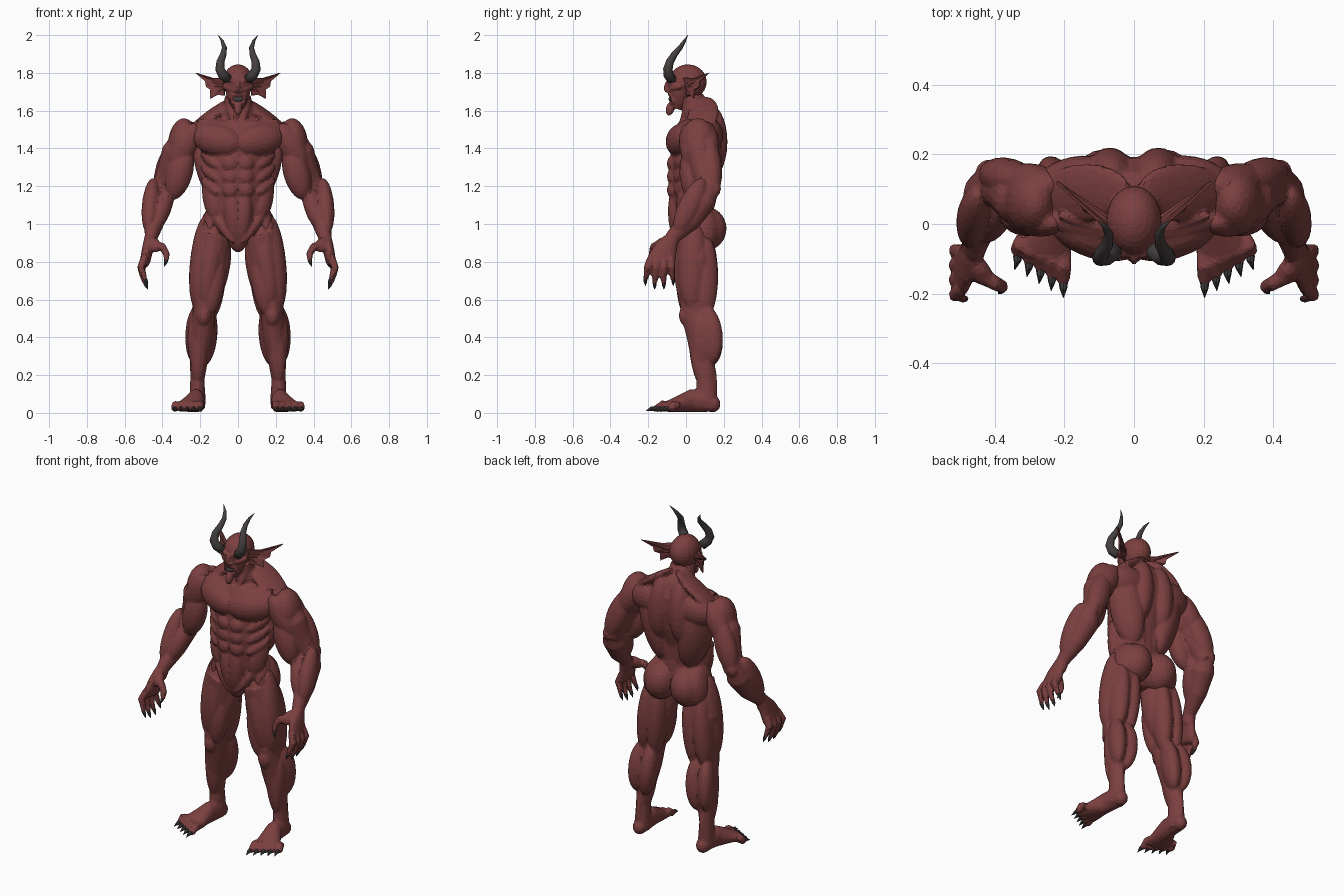
import bpy, bmesh, math
from mathutils import Matrix, Vector

cube = bpy.data.objects.get("Cube")
if cube:
    bpy.data.objects.remove(cube, do_unlink=True)

FRONT, BACK = Vector((0, -1, 0)), Vector((0, 1, 0))
OUTER, INNER = Vector((1, 0, 0)), Vector((-1, 0, 0))
UNIT = 0.01  # every measure below is in hundredths


def material(name, colour):
    mat = bpy.data.materials.new(name)
    mat.use_nodes = True
    mat.diffuse_color = (*colour, 1)
    shader = next(n for n in mat.node_tree.nodes if n.type == "BSDF_PRINCIPLED")
    shader.inputs["Base Color"].default_value = (*colour, 1)
    return mat


skin = material("maroon skin", (0.20, 0.05, 0.05))
horn = material("dark horn", (0.06, 0.05, 0.05))


class Part:
    """Half of a body part, mirrored over x and optionally fused into one skin."""

    def __init__(self, name, mat):
        self.name, self.mat, self.bm = name, mat, bmesh.new()

    def muscle(self, start, end, width, depth, facing=FRONT):
        start, end = Vector(start), Vector(end)
        axis = (end - start).normalized()
        out = (facing - axis * facing.dot(axis)).normalized()
        side = axis.cross(out)
        turn = Matrix((out, side, axis)).transposed().to_4x4()
        size = Matrix.Diagonal((depth, width, (end - start).length / 2, 1))
        bmesh.ops.create_uvsphere(self.bm, u_segments=20, v_segments=14, radius=1,
                                  matrix=Matrix.Translation((start + end) / 2) @ turn @ size)

    def tube(self, *rows, sides=16):
        centres = [Vector(row[:3]) for row in rows]
        rings = []
        for i, row in enumerate(rows):
            along = centres[min(i + 1, len(rows) - 1)] - centres[max(i - 1, 0)]
            along.normalize()
            across = (OUTER - along * along.x).normalized()
            up = along.cross(across)
            ring = []
            for k in range(sides):
                angle = math.tau * k / sides
                offset = across * math.cos(angle) * row[3] + up * math.sin(angle) * row[-1]
                ring.append(self.bm.verts.new(centres[i] + offset))
            rings.append(ring)
        for low, high in zip(rings, rings[1:]):
            for k in range(sides):
                n = (k + 1) % sides
                self.bm.faces.new((low[k], low[n], high[n], high[k]))
        self.bm.faces.new(rings[0][::-1])
        self.bm.faces.new(rings[-1])

    def finish(self, voxel=None, thickness=None, smooth=False):
        bmesh.ops.scale(self.bm, vec=(UNIT, UNIT, UNIT), verts=self.bm.verts)
        bmesh.ops.recalc_face_normals(self.bm, faces=self.bm.faces)
        mesh = bpy.data.meshes.new(self.name)
        self.bm.to_mesh(mesh)
        self.bm.free()
        mesh.materials.append(self.mat)
        obj = bpy.data.objects.new(self.name, mesh)
        bpy.context.collection.objects.link(obj)
        if thickness:
            obj.modifiers.new("thickness", "SOLIDIFY").thickness = thickness
        obj.modifiers.new("mirror", "MIRROR").use_mirror_merge = False
        if voxel:
            fuse = obj.modifiers.new("fuse", "REMESH")
            fuse.mode, fuse.voxel_size = "VOXEL", voxel
            relax = obj.modifiers.new("relax", "SMOOTH")
            relax.factor, relax.iterations = 0.5, 3
            obj.modifiers.new("facets", "DECIMATE").ratio = 0.14
        if smooth:
            mesh.shade_smooth()


# Torso: trunk, pelvis and neck
torso = Part("torso", skin)
torso.tube((0, 3, 88, 5, 5), (0, 4, 96, 15, 9), (0, 4, 104, 16.5, 10), (0, 3, 112, 15.5, 10.5),
           (0, 2.5, 122, 16, 11.5), (0, 4.5, 134, 18.5, 13), (0, 6, 146, 21, 13.5),
           (0, 7.5, 153, 18, 11.5), (0, 7, 158, 11, 8.5), (0, 4, 163, 7.5, 7),
           (0, 3, 168, 7, 6), sides=24)
torso.muscle((-2, -7, 142), (24, 1, 147), 8.5, 7)              # chest
torso.muscle((-2, -3.5, 150), (26, 2, 150), 4.5, 4)            # upper chest
torso.muscle((1, -3, 153), (23, 3, 155), 1.3, 1.6)             # collar bone
torso.muscle((6.5, 3, 168), (1.5, -3, 152), 1.8, 1.8)          # neck cord
for z in (132, 125, 118):
    torso.muscle((0.2, -8, z), (8.4, -6.5, z), 4.2, 2.8)       # stomach block
    torso.muscle((10, -6, z - 2), (19, 3, z + 6), 3, 2.8)      # rib muscle
torso.muscle((4, -6, 118), (1, -4, 90), 5, 4.5)                # lower stomach
torso.muscle((16, 2, 126), (12, -2, 102), 5.5, 4, OUTER + FRONT)  # flank
torso.muscle((16.5, 1, 111), (2, -6, 90), 3, 3)                # hip ridge
torso.muscle((0, -3, 101), (0, 0, 85), 5, 5)                   # groin
torso.muscle((20, 12, 152), (9, 10, 110), 9.5, 6.5, OUTER + BACK)  # broad back
torso.muscle((1, 10, 167), (27, 8, 148), 8.5, 2.8, Vector((0.5, -0.2, 1)))  # shoulder slope
torso.muscle((6, 13, 163), (8, 13, 124), 7.5, 9, BACK)         # inner back
torso.muscle((5, 15, 148), (28, 11, 146), 8.5, 6.5, BACK)      # shoulder blade
torso.muscle((4, 10, 136), (4, 9, 102), 4, 4.5, BACK)          # spine cord
torso.muscle((7.5, 11, 109), (10, 10, 86), 9.5, 11, BACK)      # buttock
torso.muscle((12, 9, 109), (15, 9, 86), 7, 8.5, BACK)          # outer buttock
torso.muscle((13, 5, 111), (16.5, 5, 87), 8, 4.5, OUTER)       # hip
torso.finish(voxel=0.008)

# Arms and hands
arms = Part("arms", skin)
claws = Part("hand_claws", horn)
arms.tube((29, 6, 145, 6, 6), (33, 7, 138, 7.5, 7.5), (38, 11, 124, 6, 7), (41, 12, 116, 5, 6))
arms.muscle((28, 6, 156), (31, 7, 131), 9.5, 7.5, OUTER)       # shoulder cap
arms.muscle((22, 0, 153), (35, 3, 129), 6.5, 5)                # front shoulder
arms.muscle((28, 6, 155), (39, 8, 128), 6, 4.5, OUTER)         # side shoulder
arms.muscle((23, 11, 154), (37, 12, 130), 6.5, 6, BACK)        # rear shoulder
arms.muscle((27, 2, 141), (35, 3, 113), 7, 6)                  # biceps
arms.muscle((31, 12, 146), (42, 15, 116), 6.5, 5.5, BACK)      # triceps
arms.muscle((36, 9, 139), (42, 10, 116), 5, 4.2, OUTER)        # outer upper arm
arms.muscle((41, 15, 123), (43, 14, 114), 3.5, 4, BACK)        # elbow
arms.tube((41, 13, 122, 4, 5), (42, 9, 112, 7, 7), (44, 2, 102, 5.5, 6),
          (46, -7, 93, 3.5, 4), (47, -9, 88, 3.5, 4.5))
arms.muscle((45, 9, 124), (47.5, -5, 95), 6, 4.7, OUTER)       # outer forearm
arms.muscle((36, 9, 121), (44, -4, 97), 5.5, 5, INNER)         # inner forearm
arms.muscle((43, 14, 121), (47, -3, 94), 5, 4, OUTER + BACK)   # rear forearm
arms.tube((46.5, -8, 92, 3.3, 4), (48, -11, 86, 3, 6.5), (49, -13, 81, 2.8, 7.5),
          (49.5, -13.5, 78, 2, 6.5))                           # palm
for i in range(4):
    root, mid, tip = -18.5 + 3.5 * i, -20.5 + 4.3 * i, -21.5 + 4.9 * i
    drop = (2, 0, 0, 2)[i]
    arms.tube((49.5, root, 82, 2.1), (51.5, mid, 77, 2), (50.5, mid, 73 + drop, 1.8),
              (49, tip, 68 + drop, 1.2), sides=10)
    claws.tube((49.2, tip, 69 + drop, 1.1), (48.5, tip, 67.3 + drop, 0.9),
               (47.7, tip, 65.3 + drop, 0.1), sides=8)
arms.muscle((47, -10, 92), (42, -17, 86), 3.5, 3)              # thumb base
arms.tube((45, -14, 89, 2.4), (40, -17, 88, 2.2), (37.8, -18, 84, 1.9),
          (38, -19, 80, 1.2), sides=10)
claws.tube((38, -18.9, 81, 1.1), (38.3, -19.3, 79.5, 0.9), (39, -20, 77.5, 0.1), sides=8)
arms.finish(voxel=0.008)
claws.finish()

# Legs and feet
legs = Part("legs", skin)
toes = Part("toe_claws", horn)
legs.tube((12, 4, 95, 9, 10), (15, 5, 80, 10.5, 10.5), (16.5, 5.5, 66, 8, 9), (18, 5, 54, 6, 8),
          (19, 8, 42, 6.5, 8), (20.5, 9, 30, 5, 6.5), (21.5, 10.5, 18, 3.8, 5),
          (21.5, 11, 8, 4.2, 5.5), (21.5, 11, 2, 4, 5))
legs.muscle((12, -1, 100), (18, 0, 56), 6, 6)                  # front thigh
legs.muscle((16.5, 4, 105), (21.5, 3, 54), 8, 6.5, OUTER)      # outer thigh
legs.muscle((10, 0, 85), (15, 0, 52), 5.5, 5, INNER + FRONT * 2)  # inner knee bulge
legs.muscle((6, 4, 94), (13, 6, 58), 7, 5, INNER)              # inner thigh
legs.muscle((18, -1, 102), (9, -2, 68), 2.5, 3)                # thigh strap
legs.muscle((10, 10, 96), (13.5, 10, 50), 5.5, 7, BACK)        # inner hamstring
legs.muscle((17, 9, 96), (21, 10, 50), 5.5, 7.5, BACK)         # outer hamstring
legs.muscle((18, -0.5, 57), (18.5, 0, 46), 3.8, 3.5)           # kneecap
legs.muscle((15.5, 10, 57), (18, 13.5, 25), 5.4, 8, BACK + INNER * 0.4)   # inner calf
legs.muscle((21.5, 10, 57), (23, 13.5, 26), 5.2, 8, BACK + OUTER * 0.4)   # outer calf
legs.muscle((23.5, 7, 52), (23, 9, 24), 5, 3.5, OUTER)         # outer shin
legs.muscle((20, 3.5, 51), (21.5, 7, 16), 4.5, 3.5)            # shin
legs.muscle((21.5, 13, 30), (21.5, 15, 4), 2, 2.5, BACK)       # heel cord
legs.muscle((17, 10, 9.5), (26, 10, 8.5), 2.2, 2.2)            # ankle bones
legs.muscle((21.5, 14, 9), (21.5, 14, 0.3), 4, 4.3, BACK)      # heel
legs.tube((21.5, 16, 4, 3.4, 3.4), (21.5, 11, 6, 4.5, 5.7), (22.3, 3, 6.5, 4.8, 6.2),
          (24.5, -5, 4.4, 6.8, 4.1), (26, -10, 3.2, 8, 2.8))   # foot
for i in range(5):
    tip = Vector((20.3 + 3.3 * i, -17 + 2 * i, 2.2))
    legs.tube((20 + 3 * i, -7 + 0.8 * i, 3.6, 2.2), (20.2 + 3.2 * i, -12.5 + 1.5 * i, 4.4, 2.3),
              (*(tip - FRONT * 1.5), 2.1), (*(tip + FRONT * 0.5), 1.4), sides=10)
    toes.tube((*tip, 1.3), (*(tip + FRONT * 1.5), 1.1),
              (tip.x + 0.2 * i, tip.y - 4.2, 1, 0.1), sides=8)
legs.finish(voxel=0.008)
toes.finish()

# Head and face with an open mouth
head = Part("head", skin)
head.muscle((0, 1, 166), (0, 1, 184.5), 8, 10)                 # skull
head.tube((0, -5, 161, 2.5, 3), (0, -4, 164, 4.5, 4.5), (0, -3.5, 168, 6.2, 5.5),
          (0, -3, 174, 7.2, 7))                                # jaw
head.muscle((0, -9, 174.8), (7.5, -6, 177.5), 1.3, 2)          # brow
head.muscle((0, -9.5, 176), (0, -10.5, 169.5), 1.2, 1.6)       # nose bridge
head.muscle((0, -10, 170.5), (2.4, -9, 170.5), 1, 1.2)         # nostril
head.muscle((2.5, -8.5, 171), (8, -2, 173), 1.6, 2)            # cheekbone
head.muscle((-3, -7.5, 168.7), (4.5, -6, 168.3), 1.3, 2.8)     # upper lip
head.muscle((-3, -7, 163.7), (4, -5, 164.3), 1.5, 3)           # lower lip
head.muscle((3, -7.5, 169), (4, -6, 164), 1, 1.6)              # mouth fold
head.muscle((0, -7, 165), (0, -9.5, 157.5), 2.2, 2.3)          # chin tuft
head.finish(voxel=0.005)

mouth = Part("mouth", horn)
mouth.muscle((-2.8, -8.2, 166.2), (2.8, -8.2, 166.2), 1.5, 1)
mouth.finish()

# Ears: a thin scalloped web with ribs fanning to each point
ears = Part("ears", skin)
root = Vector((7, 0.5, 173))
outline = [Vector(p) for p in ((7, -1, 177.5), (13, 4, 177.3), (22, 12.3, 180), (17, 8, 175.5),
                               (16.5, 7.5, 172.5), (14.3, 5, 171), (14.3, 4.5, 166.5),
                               (10.5, 2.5, 168.5), (7, 1, 168))]
hub = ears.bm.verts.new(root)
rim = [ears.bm.verts.new(p) for p in outline]
for a, b in zip(rim, rim[1:]):
    ears.bm.faces.new((hub, a, b))
ears.finish(thickness=0.008)

ribs = Part("ear_ribs", skin)
for tip in outline[2:7:2]:
    ribs.tube((*root, 1.6), (*root.lerp(tip, 0.5), 0.9), (*tip, 0.1), sides=8)
ribs.finish()

# Horns
horns = Part("horns", horn)
horns.tube((5.5, -7.5, 176.5, 2.6), (8, -9.3, 179, 2.7), (9.6, -9.6, 182, 2.5),
           (9.3, -8.5, 186, 2.1), (7.7, -6, 190, 1.7), (7.2, -3, 193.5, 1.3),
           (8.4, -0.7, 197, 0.8), (10.5, 1, 200, 0.1), sides=12)
horns.finish(smooth=True)
